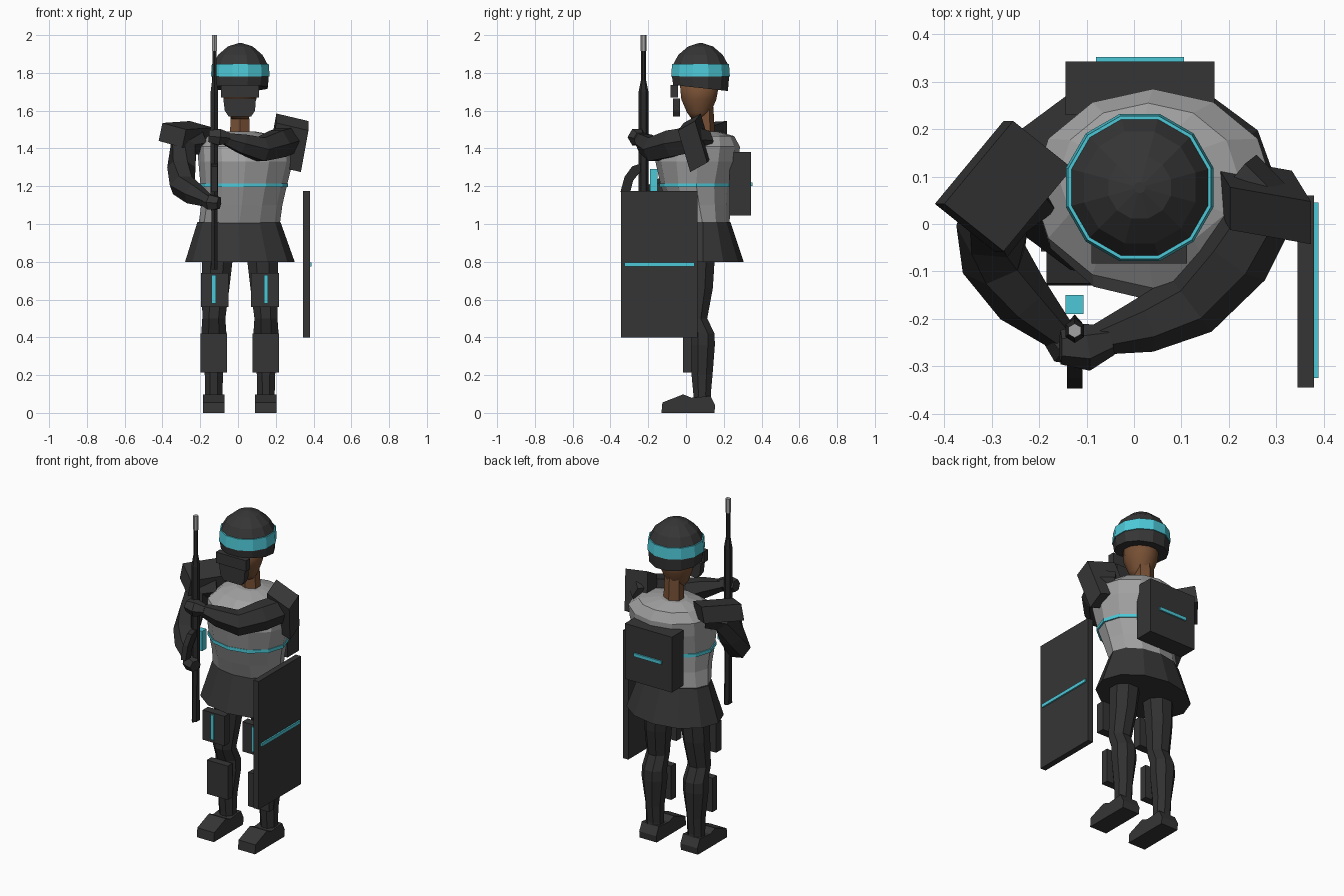
import bpy, bmesh, math
from mathutils import Vector

if "Cube" in bpy.data.objects:
    bpy.data.objects.remove(bpy.data.objects["Cube"])


def material(name, r, g, b):
    m = bpy.data.materials.new(name)
    m.diffuse_color = (r, g, b, 1)
    m.use_nodes = True
    m.node_tree.nodes["Principled BSDF"].inputs["Base Color"].default_value = m.diffuse_color
    return m


DARK = material("dark armour", 0.036, 0.036, 0.036)
BLACK = material("gun black", 0.022, 0.022, 0.022)
CLOTH = material("dark cloth", 0.030, 0.030, 0.030)
GREY = material("grey jacket", 0.36, 0.36, 0.36)
CYAN = material("cyan trim", 0.075, 0.58, 0.68)
SKIN = material("brown skin", 0.18, 0.078, 0.034)


def finish(name, bm, mat):
    bmesh.ops.recalc_face_normals(bm, faces=bm.faces)
    mesh = bpy.data.meshes.new(name)
    bm.to_mesh(mesh)
    bm.free()
    mesh.materials.append(mat)
    ob = bpy.data.objects.new(name, mesh)
    bpy.context.collection.objects.link(ob)
    return ob


def skin(name, rings, mat, caps=True):
    """Join equal rings of points into a closed shell."""
    bm = bmesh.new()
    rows = [[bm.verts.new(p) for p in ring] for ring in rings]
    n = len(rows[0])
    for a, b in zip(rows, rows[1:]):
        for i in range(n):
            j = (i + 1) % n
            bm.faces.new((a[i], a[j], b[j], b[i]))
    if caps:
        bm.faces.new(rows[0])
        bm.faces.new(rows[-1])
    return finish(name, bm, mat)


def loft(name, sections, mat, n=12, tilt=None, phase=0.5, caps=True):
    """Stack ellipses (cx, cy, z, rx, ry); tilt slopes the first one."""
    rings = []
    for k, (cx, cy, z, rx, ry) in enumerate(sections):
        ring = []
        for i in range(n):
            t = 2 * math.pi * (i + phase) / n
            y = ry * math.sin(t)
            ring.append((cx + rx * math.cos(t), cy + y, z + (tilt * y if tilt and k == 0 else 0)))
        rings.append(ring)
    return skin(name, rings, mat, caps)


def limb(name, stations, mat, n=6):
    """Tapered tube through (x, y, z, radius) stations."""
    pts = [Vector(s[:3]) for s in stations]
    rings = []
    for k, p in enumerate(pts):
        d = (pts[min(k + 1, len(pts) - 1)] - pts[max(k - 1, 0)]).normalized()
        q = d.to_track_quat('Z', 'Y')
        r = stations[k][3]
        rings.append([p + q @ Vector((r * math.cos(2 * math.pi * i / n),
                                      r * math.sin(2 * math.pi * i / n), 0)) for i in range(n)])
    return skin(name, rings, mat)


def slab(name, centre, u, v, w, mat):
    """Box from a centre and three edge vectors."""
    c, u, v, w = map(Vector, (centre, u, v, w))
    rings = [[c + u * a / 2 + v * b / 2 + w * s / 2 for a, b in ((-1, -1), (1, -1), (1, 1), (-1, 1))]
             for s in (-1, 1)]
    return skin(name, rings, mat)


def box(name, x0, x1, y0, y1, z0, z1, mat):
    return slab(name, ((x0 + x1) / 2, (y0 + y1) / 2, (z0 + z1) / 2),
                (x1 - x0, 0, 0), (0, y1 - y0, 0), (0, 0, z1 - z0), mat)


def side_prism(name, profile, x0, x1, mat):
    """Extrude a (y, z) profile across x."""
    return skin(name, [[(x, y, z) for y, z in profile] for x in (x0, x1)], mat)


# Helmet with coloured band
HX, HY = 0.012, 0.077
loft("helmet", [(HX, HY, 1.72, .15, .15), (HX, HY, 1.775, .156, .156), (HX, HY, 1.845, .150, .150),
                (HX, HY, 1.895, .122, .122), (HX, HY, 1.94, .068, .068), (HX, HY, 1.957, .012, .012)],
     DARK, tilt=-0.11)
loft("helmet_band", [(HX, HY, 1.78, .161, .161), (HX, HY, 1.847, .156, .156)], CYAN)

# Head, neck and face guards
head = loft("head", [(.01, .07, 1.555, .045, .04), (.01, .068, 1.59, .066, .065), (.01, .068, 1.66, .09, .096),
                     (.01, .072, 1.76, .10, .11)], SKIN, 12)
head.data.shade_smooth()
loft("neck", [(.01, .105, 1.43, .062, .05), (.01, .10, 1.62, .055, .045)], SKIN, 6)
box("goggles", -.09, .112, -.083, -.043, 1.67, 1.735, DARK)
slab_rings = [[(x, y, 1.57) for x, y in ((-.05, -.07), (.07, -.07), (.07, -.032), (-.05, -.032))],
              [(x, y, 1.60) for x, y in ((-.07, -.07), (.09, -.07), (.09, -.032), (-.07, -.032))],
              [(x, y, 1.665) for x, y in ((-.078, -.07), (.095, -.07), (.095, -.032), (-.078, -.032))]]
skin("face_mask", slab_rings, DARK)

# Jacket, chest cord and skirt
loft("jacket", [(.005, .09, .99, .215, .14), (.02, .07, 1.10, .215, .165), (.03, .055, 1.20, .228, .188),
                (.04, .06, 1.33, .25, .222), (.04, .075, 1.41, .255, .21), (.03, .10, 1.465, .19, .155),
                (.01, .10, 1.49, .08, .07)], GREY, 12, phase=0)
loft("chest_cord", [(.03, .055, 1.195, .236, .194), (.03, .055, 1.215, .236, .194)], CYAN, 12, phase=0)
loft("skirt", [(.01, .09, .80, .29, .215), (.005, .09, 1.01, .22, .145)], DARK, 12, phase=0)

# Backpack
box("backpack", -.145, .17, .23, .343, 1.045, 1.38, DARK)
box("backpack_stripe", -.08, .105, .343, .352, 1.20, 1.22, CYAN)

# Legs: thigh to ankle, guards and boots
for side, cx in (("right", -.128), ("left", .148)):
    s = -1 if side == "right" else 1
    loft(side + "_leg", [(cx, .09, .03, .05, .05), (cx, .085, .10, .05, .05), (cx, .085, .20, .052, .06),
                         (cx, .09, .36, .074, .068), (cx, .09, .42, .072, .066), (cx, .055, .50, .066, .062),
                         (cx - s * .01, .07, .66, .078, .078), (cx - s * .02, .075, .84, .09, .085)],
         CLOTH, 8)
    box(side + "_shin_guard", cx - .07, cx + .07, -.015, .03, .215, .42, DARK)
    gx = cx - s * .005
    box(side + "_thigh_guard", gx - .073, gx + .073, -.058, -.008, .56, .74, DARK)
    box(side + "_thigh_stripe", cx - .011, cx + .011, -.066, -.058, .58, .73, CYAN)
    side_prism(side + "_boot", [(-.13, 0), (.15, 0), (.155, .04), (.13, .09), (.03, .08),
                                (-.015, .098), (-.125, .055)], cx - .057, cx + .057, DARK)

# Lowered arm and raised arm
limb("right_arm", [(-.20, .09, 1.43, .07), (-.285, .04, 1.42, .082), (-.30, -.01, 1.30, .075),
                   (-.295, -.075, 1.205, .072), (-.235, -.16, 1.16, .062), (-.155, -.235, 1.12, .035)], CLOTH)
limb("left_arm", [(.22, .10, 1.44, .06), (.28, .05, 1.45, .078), (.21, -.07, 1.425, .082),
                  (.12, -.17, 1.395, .072), (.02, -.215, 1.425, .058), (-.08, -.245, 1.455, .032)], CLOTH)
limb("right_hand", [(-.17, -.225, 1.12, .032), (-.145, -.25, 1.115, .046), (-.10, -.265, 1.11, .036)], DARK)
limb("left_hand", [(-.05, -.245, 1.455, .032), (-.10, -.26, 1.46, .05), (-.155, -.26, 1.465, .036)], DARK)

# Shoulder pads
slab("right_shoulder_pad", (-.275, .08, 1.475), (.145, .175, .01), (.125, -.10, -.035), (.02, 0, .095), DARK)
slab("left_shoulder_pad", (.268, .05, 1.43), (.17, -.03, -.04), (-.04, .065, -.22), (0, -.09, -.05), DARK)

# Rifle, built upward from the stock
GX, GY = -.125, -.225
loft("rifle_stock", [(GX, GY, .76, .018, .034), (GX, GY, 1.02, .018, .026), (GX, GY, 1.10, .02, .024)], BLACK, 6)
loft("rifle_body", [(GX, GY, 1.08, .023, .026), (GX, GY, 1.70, .023, .026), (GX, GY, 1.76, .014, .014)], BLACK, 6)
loft("rifle_barrel", [(GX, GY, 1.74, .012, .012), (GX, GY, 1.94, .012, .012)], BLACK, 6)
loft("rifle_muzzle", [(GX, GY, 1.915, .015, .015), (GX, GY, 2.0, .015, .015)], GREY, 6)
side_prism("rifle_magazine", [(-.347, 1.17), (-.295, 1.17), (-.28, 1.23), (-.24, 1.28), (-.24, 1.32),
                              (-.285, 1.305), (-.325, 1.25)], GX - .016, GX + .016, BLACK)
box("rifle_sight", -.144, -.107, -.19, -.15, 1.17, 1.29, CYAN)

# Shield
box("shield", .345, .38, -.345, .06, .40, 1.175, DARK)
box("shield_stripe", .38, .389, -.325, .045, .775, .795, CYAN)
